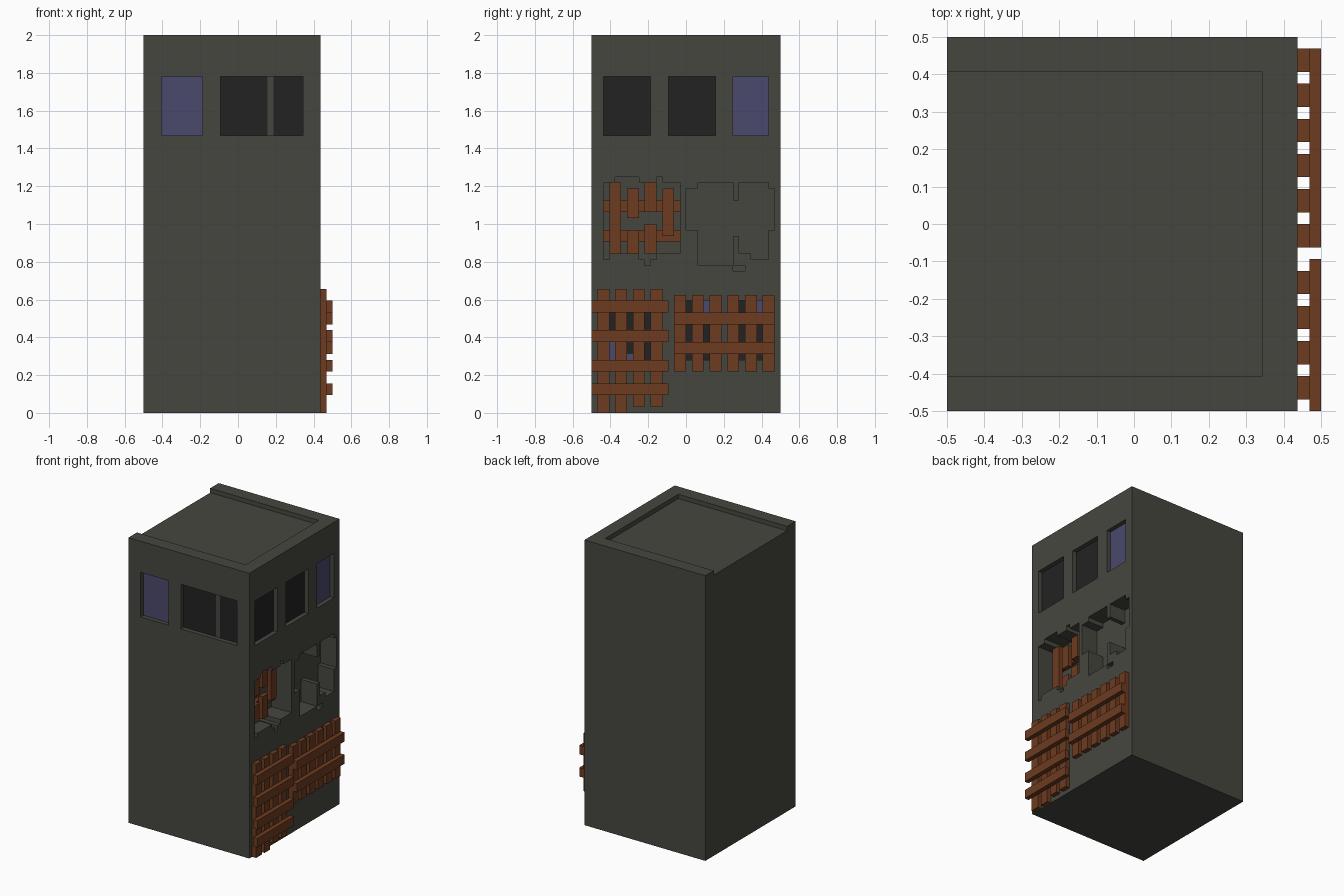
import bpy, bmesh

if "Cube" in bpy.data.objects:
    bpy.data.objects.remove(bpy.data.objects["Cube"])

U = 1 / 32  # one block of the model's grid


def material(name, rgb):
    m = bpy.data.materials.new(name)
    m.diffuse_color = (*rgb, 1)
    m.use_nodes = True
    m.node_tree.nodes["Principled BSDF"].inputs["Base Color"].default_value = m.diffuse_color
    return m


CONCRETE = material("grey concrete", (0.062, 0.062, 0.051))
DARK = material("dark opening", (0.0165, 0.0165, 0.0165))
GLASS = material("blue glass", (0.070, 0.068, 0.150))
WOOD = material("brown wood", (0.155, 0.044, 0.0144))

# Recesses: (start, end, bottom, top, depth, back wall material index)
front_cuts = [(-13, -6, 47, 57, 1, 2), (-3, 5, 47, 57, 1, 1),
              (5, 6, 47, 57, 1, 0), (6, 11, 47, 57, 1, 1)]
right_cuts = [
    # upper windows
    (-14, -6, 47, 57, 1, 1), (-3, 5, 47, 57, 1, 1), (8, 14, 47, 57, 1, 2),
    # ragged hole holding broken planks
    (-14, -1, 27, 39, 5, 0), (-12, -8, 39, 40, 5, 0), (-5, -4, 39, 40, 5, 0),
    (-14, -13, 26, 27, 5, 0), (-8, -5, 26, 27, 5, 0), (-7, -6, 25, 26, 5, 0),
    # ragged empty hole
    (2, 8, 25, 39, 4, 0), (0, 2, 31, 38, 4, 0), (8, 9, 30, 36, 4, 0),
    (9, 14, 27, 39, 4, 0), (14, 15, 31, 38, 4, 0), (8, 10, 24, 25, 2, 0),
    (11, 14, 26, 27, 4, 0),
    # lower windows behind the fences, with remains of glass
    (-14, -6, 9, 19, 1, 1), (-14, -12, 9, 12, 1, 2), (-12, -9, 9, 10, 1, 2),
    (-1, 5, 9, 19, 1, 1), (8, 14, 9, 19, 1, 1),
    (3, 5, 17, 19, 1, 2), (12, 14, 17, 19, 1, 2),
]


def recess_map(cuts):
    return {(a, z): (d, m) for a0, a1, z0, z1, d, m in cuts
            for a in range(a0, a1) for z in range(z0, z1)}


FRONT, RIGHT = recess_map(front_cuts), recess_map(right_cuts)


def solid(x, y, z):
    if not (-16 <= x < 14 and -16 <= y < 16 and 0 <= z < 64):
        return False
    if z == 63 and x < 11 and -13 <= y < 13:  # sunken roof, open at one end
        return False
    return (y + 16 >= FRONT.get((x, z), (0, 0))[0]
            and 13 - x >= RIGHT.get((y, z), (0, 0))[0])


# Tower: skin every exposed block face, then merge flat areas
bm = bmesh.new()
corners = {}


def vert(p):
    if p not in corners:
        corners[p] = bm.verts.new([c * U for c in p])
    return corners[p]


for x in range(-16, 14):
    for y in range(-16, 16):
        for z in range(64):
            if not solid(x, y, z):
                continue
            for axis in range(3):
                for side in (0, 1):
                    n = [x, y, z]
                    n[axis] += 2 * side - 1
                    if solid(*n):
                        continue
                    quad = []
                    for s, t in ((0, 0), (1, 0), (1, 1), (0, 1)):
                        p = [x, y, z]
                        p[axis] += side
                        p[(axis + 1) % 3] += s
                        p[(axis + 2) % 3] += t
                        quad.append(vert(tuple(p)))
                    f = bm.faces.new(quad if side else quad[::-1])
                    if axis == 0 and side:
                        f.material_index = RIGHT.get((y, z), (0, 0))[1]
                    if axis == 1 and not side:
                        f.material_index = FRONT.get((x, z), (0, 0))[1]
bmesh.ops.dissolve_limit(bm, angle_limit=0.01, verts=bm.verts[:],
                         edges=bm.edges[:], delimit={'MATERIAL', 'NORMAL'})
mesh = bpy.data.meshes.new("tower")
bm.to_mesh(mesh)
bm.free()
for m in (CONCRETE, DARK, GLASS):
    mesh.materials.append(m)
bpy.context.collection.objects.link(bpy.data.objects.new("tower", mesh))


def plank(name, x, y0, y1, z0, z1):
    """One block thick board, in grid units."""
    b = bmesh.new()
    bmesh.ops.create_cube(b, size=1)
    for v in b.verts:
        v.co = ((x + 0.5 + v.co.x) * U,
                (y0 + (v.co.y + 0.5) * (y1 - y0)) * U,
                (z0 + (v.co.z + 0.5) * (z1 - z0)) * U)
    me = bpy.data.meshes.new(name)
    b.to_mesh(me)
    b.free()
    me.materials.append(WOOD)
    bpy.context.collection.objects.link(bpy.data.objects.new(name, me))


# Left fence
for y, z in ((-15, 0), (-12, 0), (-9, 1), (-6, 1)):
    plank("left_fence_post", 14, y, y + 2, z, 21)
for z in (3, 7, 12, 17):
    plank("left_fence_rail", 15, -16, -3, z, z + 2)

# Right fence
for y in range(-2, 15, 3):
    plank("right_fence_post", 14, y, y + 2, 7, 20)
for z in (10, 15):
    plank("right_fence_rail", 15, -2, 15, z, z + 2)

# Broken planks inside the hole
for y, z0, z1 in ((-13, 27, 39), (-10, 27, 31), (-10, 33, 38), (-7, 27, 32),
                  (-7, 34, 39), (-4, 30, 38)):
    plank("broken_board", 10, y, y + 2, z0, z1)
for z in (29, 34):
    plank("broken_rail", 9, -14, -1, z, z + 2)
